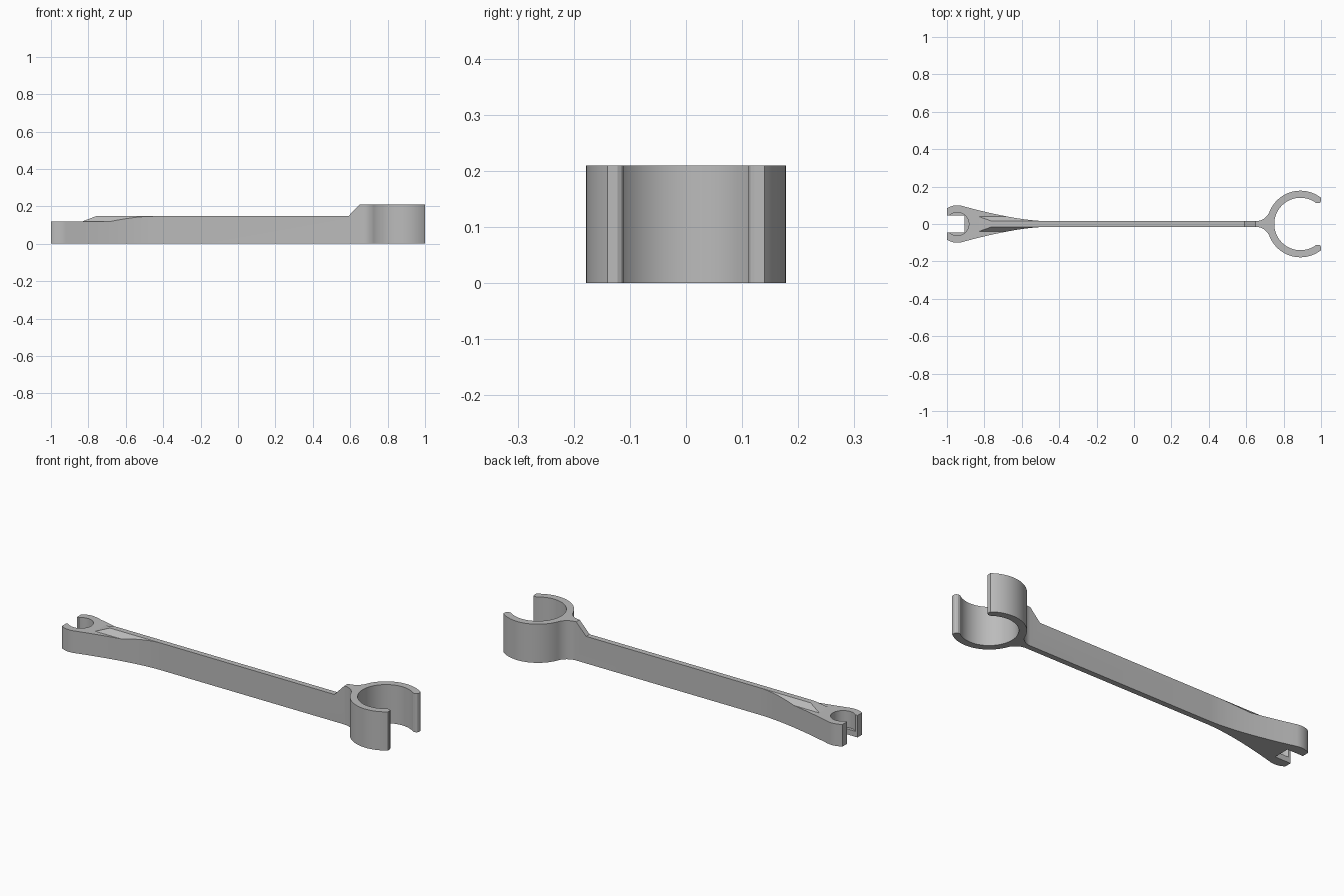
import bpy
import bmesh
from math import acos, atan2, cos, sin, pi, radians, sqrt
from mathutils import Vector

cube = bpy.data.objects.get("Cube")
if cube:
    bpy.data.objects.remove(cube, do_unlink=True)

grey = bpy.data.materials.new("light grey")
grey.use_nodes = True
colour = (0.5, 0.5, 0.5, 1)
grey.diffuse_color = colour
grey.node_tree.nodes["Principled BSDF"].inputs["Base Color"].default_value = colour


def prism(name, points, start, end, axis="z"):
    """Extrude a flat outline along one axis; remaining axes keep their order."""
    place = {"x": lambda a, b, c: (c, a, b),
             "y": lambda a, b, c: (a, c, b),
             "z": lambda a, b, c: (a, b, c)}[axis]
    direction = Vector(place(0, 0, end - start))
    bm = bmesh.new()
    face = bm.faces.new([bm.verts.new(place(a, b, start)) for a, b in points])
    top = bmesh.ops.extrude_face_region(bm, geom=[face], use_keep_orig=True)
    moved = [v for v in top["geom"] if isinstance(v, bmesh.types.BMVert)]
    bmesh.ops.translate(bm, verts=moved, vec=direction)
    bmesh.ops.recalc_face_normals(bm, faces=bm.faces)
    mesh = bpy.data.meshes.new(name)
    bm.to_mesh(mesh)
    bm.free()
    mesh.materials.append(grey)
    obj = bpy.data.objects.new(name, mesh)
    bpy.context.collection.objects.link(obj)
    return obj


def arc(cx, cy, radius, a0, a1, steps):
    angles = [a0 + (a1 - a0) * i / steps for i in range(steps + 1)]
    return [(cx + radius * cos(a), cy + radius * sin(a)) for a in angles]


def box(x0, x1, y0, y1):
    return [(x0, y0), (x1, y0), (x1, y1), (x0, y1)]


# Main dimensions
arm = 0.015
arm_top, jaw_top, ring_top = 0.147, 0.12, 0.21
jaw_x, jaw_r = -0.945, 0.1
ring_x, ring_r, bore_r = 0.89, 0.178, 0.14
fillet = 0.08

# Half plan outline: jaw, curved taper, arm, neck fillet, open ring
half = arc(jaw_x, 0, jaw_r, acos((-1 - jaw_x) / jaw_r), radians(75), 10)
p0, p1, p2 = Vector(half[-1]), Vector((-0.62, arm)), Vector((-0.45, arm))
for i in range(1, 17):
    t = i / 16
    half.append(tuple(p0 * (1 - t) ** 2 + p1 * 2 * t * (1 - t) + p2 * t * t))

fy = arm + fillet
fx = ring_x - sqrt((ring_r + fillet) ** 2 - fy ** 2)
meet = atan2(-fy, ring_x - fx)
half += arc(fx, fy, fillet, -pi / 2, meet, 10)
half += arc(ring_x, 0, ring_r, meet + pi, acos((1 - ring_x) / ring_r), 32)[1:]
half += [(1, 0.122), (0.996, 0.115), (0.988, 0.111)]
half += arc(ring_x, 0, bore_r, acos(0.085 / bore_r), pi, 40)

outline = half + [(x, -y) for x, y in reversed(half[:-1])]
wrench = prism("clip_handle", outline, 0, ring_top)

# Cutters for the stepped top, the ridge bevels and the jaw
high = 0.4
cutters = [
    prism("arm_top_cutter", [(-1.2, arm_top), (0.59, arm_top), (0.65, ring_top),
                             (0.65, high), (-1.2, high)], -0.3, 0.3, "y"),
    prism("jaw_top_cutter", [(-1.2, jaw_top), (-0.83, jaw_top), (-0.76, arm_top),
                             (-0.76, high), (-1.2, high)], -0.3, 0.3, "y"),
    prism("jaw_pocket_cutter", arc(jaw_x, 0, 0.062, 0, 2 * pi, 48)[:-1], 0.03, high),
    prism("jaw_slot_cutter", box(-1.2, -0.905, -0.045, 0.045), -0.1, high),
]
for side in (1, -1):
    bevel = [(0.04, jaw_top), (arm, arm_top), (arm, high), (0.3, high), (0.3, jaw_top)]
    cutters.append(prism("ridge_bevel_cutter", [(side * y, z) for y, z in bevel],
                         -1.2, -0.45, "x"))

bpy.ops.object.select_all(action="DESELECT")
wrench.select_set(True)
bpy.context.view_layer.objects.active = wrench
for cutter in cutters:
    cutter.hide_render = True
    mod = wrench.modifiers.new(cutter.name, "BOOLEAN")
    mod.operation = "DIFFERENCE"
    mod.solver = "EXACT"
    mod.object = cutter
    bpy.ops.object.modifier_apply(modifier=mod.name)
    bpy.data.objects.remove(cutter, do_unlink=True)

bpy.ops.object.shade_smooth_by_angle(angle=radians(20))
